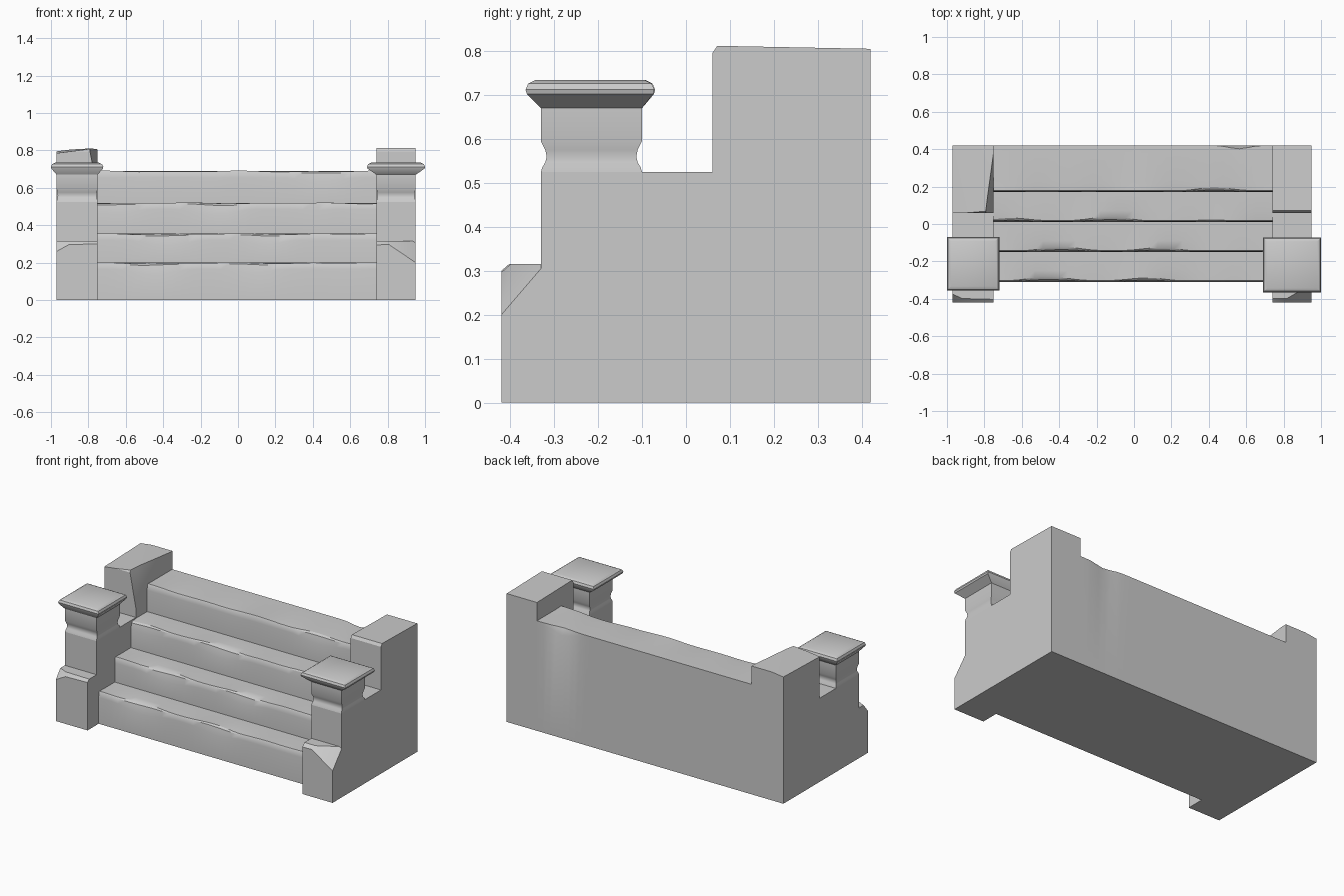
import bpy, bmesh, math, random
from mathutils import Vector

if "Cube" in bpy.data.objects:
    bpy.data.objects.remove(bpy.data.objects["Cube"])

random.seed(4)


def finish(name, bm):
    bmesh.ops.recalc_face_normals(bm, faces=bm.faces)
    mesh = bpy.data.meshes.new(name)
    bm.to_mesh(mesh)
    bm.free()
    ob = bpy.data.objects.new(name, mesh)
    bpy.context.collection.objects.link(ob)
    bpy.ops.object.select_all(action='DESELECT')
    ob.select_set(True)
    bpy.context.view_layer.objects.active = ob
    bpy.ops.object.shade_smooth_by_angle(angle=math.radians(30))
    return ob


def loft(name, rings, cuts=()):
    """Join equal-length point rings, cap both ends, then slice off chips.
    Each cut is (point, outward normal)."""
    bm = bmesh.new()
    vr = [[bm.verts.new(p) for p in ring] for ring in rings]
    n = len(vr[0])
    for a, b in zip(vr, vr[1:]):
        for i in range(n):
            j = (i + 1) % n
            bm.faces.new((a[i], a[j], b[j], b[i]))
    bm.faces.new(vr[0])
    bm.faces.new(vr[-1])
    for co, no in cuts:
        res = bmesh.ops.bisect_plane(bm, geom=bm.verts[:] + bm.edges[:] + bm.faces[:],
                                     plane_co=co, plane_no=no, clear_outer=True)
        edges = [e for e in res['geom_cut'] if isinstance(e, bmesh.types.BMEdge)]
        bmesh.ops.holes_fill(bm, edges=edges, sides=0)
    return finish(name, bm)


def rect(x0, x1, y0, y1, z):
    return [(x0, y0, z), (x1, y0, z), (x1, y1, z), (x0, y1, z)]


def block(name, x, y, z, cuts=()):
    return loft(name, [rect(*x, *y, z[0]), rect(*x, *y, z[1])], cuts)


def plane(a, b, c, inside):
    """Cut plane through three points, facing away from an inside point."""
    a, b, c = Vector(a), Vector(b), Vector(c)
    n = (b - a).cross(c - a)
    return a, n if n.dot(Vector(inside) - a) < 0 else -n


# Side walls with front post, capped pillar and tall rear block
sides = {
    "left": dict(x=(-0.97, -0.75), cap=(-1.0, -0.72, -0.355, -0.07)),
    "right": dict(x=(0.74, 0.95), cap=(0.69, 1.0, -0.365, -0.072)),
}
for side, s in sides.items():
    x0, x1 = s["x"]
    xm = (x0 + x1) / 2
    right = side == "right"
    mid = (xm, -0.37, 0.05)
    if right:
        post_cuts = [plane((x1, -0.42, 0.20), (x1, -0.33, 0.305), (x1 - 0.17, -0.42, 0.315), mid)]
    else:
        post_cuts = [plane((x0, -0.42, 0.26), (x0, -0.375, 0.315), (x0 + 0.10, -0.42, 0.315), mid)]
    post_cuts.append(plane((x0, -0.42, 0.295), (x1, -0.42, 0.30), (xm, -0.40, 0.315), mid))
    block(f"{side}_front_post", (x0, x1), (-0.42, -0.33), (0, 0.315), post_cuts)
    block(f"{side}_wall", (x0, x1), (-0.33, 0.06), (0, 0.525))

    # Rear block, with a worn front edge and a chipped corner
    mid = (xm, 0.25, 0.3)
    cuts = [plane((x0, 0.06, 0.795), (x1, 0.06, 0.795), (xm, 0.072, 0.813), mid),
            plane((x0, 0.06, 0.812), (x1, 0.06, 0.812), (xm, 0.42, 0.805), mid)]
    if not right:
        cuts.append(plane((x0, 0.06, 0.785), (x0, 0.42, 0.795), (x1 - 0.03, 0.2, 0.813), mid))
        cuts.append(plane((x1, 0.40, 0.813), (x1 - 0.045, 0.06, 0.813), (x1, 0.06, 0.58), mid))
    block(f"{side}_rear_block", (x0, x1), (0.06, 0.42), (0, 0.813), cuts)

    # Pillar shaft with a waisted neck
    neck = [(0.525, 0), (0.535, 0.003), (0.547, 0.010), (0.56, 0.013),
            (0.575, 0.010), (0.595, 0), (0.67, 0)]
    rings = [rect(x0 + d / 2, x1 - d / 2, -0.33 + d, -0.10 - d, z) for z, d in neck]
    # Flared cap
    c0, c1, d0, d1 = s["cap"]
    rings += [rect(c0 + t, c1 - t, d0 + t, d1 - t, z)
              for z, t in [(0.702, 0.003), (0.712, 0), (0.726, 0.006), (0.734, 0.022)]]
    loft(f"{side}_pillar", rings)

# Steps: one stair profile swept across, with worn, chipped nosings
fronts = [-0.31, -0.15, 0.01, 0.17]
tops = [0.20, 0.355, 0.52, 0.69]
phase = [[random.uniform(0, 6.28) for _ in range(3)] for _ in fronts]
stations = 34
rings = []
for k in range(stations + 1):
    x = -0.75 + 1.49 * k / stations
    ring = [(x, 0.42, 0), (x, fronts[0], 0)]
    for i, (y, z) in enumerate(zip(fronts, tops)):
        p = phase[i]
        wear = max(0, math.sin(7 * x + p[0]) * math.sin(4.3 * x + p[1])) ** 1.5
        dip = 0.004 * math.sin(9 * x + p[2]) + 0.004 * math.sin(17 * x + p[0])
        z_back = tops[i]
        if i:
            ring.append((x, y, tops[i - 1]))
        ring += [(x, y, z - 0.035 - 0.03 * wear),
                 (x, y + 0.004 + 0.010 * wear, z - 0.008 - 0.004 * wear + dip / 2),
                 (x, y + 0.008 + 0.022 * wear, z - 0.002 + dip / 2),
                 (x, y + 0.06, z_back)]
    # Dent in the rear top edge
    dent = math.exp(-((x - 0.56) / 0.07) ** 2)
    ring += [(x, 0.42 - 0.018 * dent, 0.69 - 0.004 * dent), (x, 0.42, 0.675 - 0.03 * dent)]
    rings.append(ring)
loft("steps", rings)
